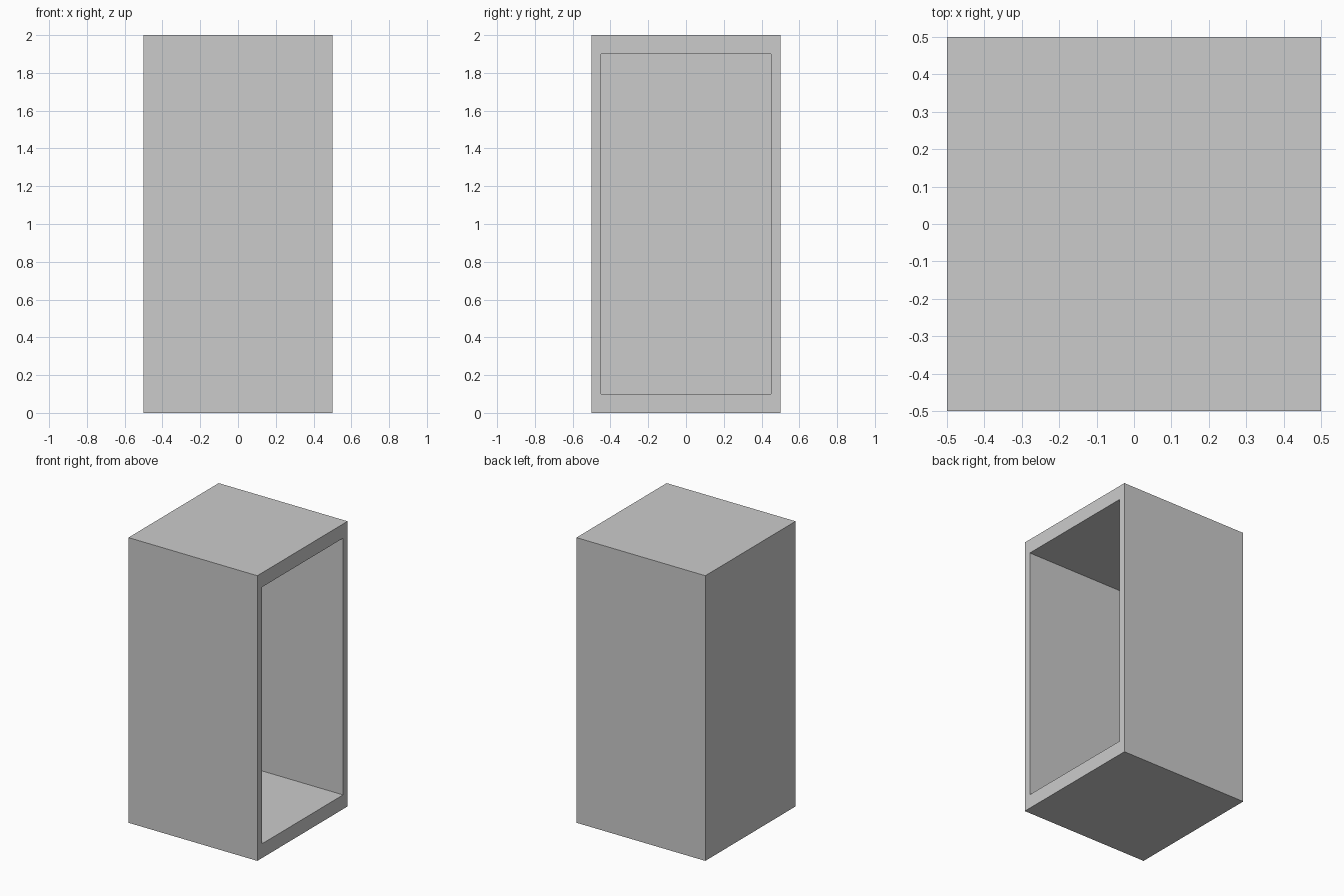
import bpy, bmesh
from mathutils import Matrix, Vector

if "Cube" in bpy.data.objects:
    bpy.data.objects.remove(bpy.data.objects["Cube"])

WIDTH, HEIGHT = 1.0, 2.0   # outer footprint and height
RIM, BACK = 0.05, 0.05     # rim inset before vertical stretch, back wall thickness

bm = bmesh.new()
bmesh.ops.create_cube(bm, size=WIDTH)

# Framed opening on the right side
bm.normal_update()
opening = next(f for f in bm.faces if f.normal.x > 0.9)
bmesh.ops.inset_region(bm, faces=[opening], thickness=RIM, use_even_offset=True)

# Push the opening in to form the hollow
inner = bmesh.ops.extrude_discrete_faces(bm, faces=[opening])["faces"][0]
bmesh.ops.translate(bm, verts=inner.verts, vec=Vector((BACK - WIDTH, 0, 0)))

# Stretch to full height and stand on the floor
bmesh.ops.transform(
    bm, verts=bm.verts,
    matrix=Matrix.Translation((0, 0, HEIGHT / 2)) @ Matrix.Diagonal((1, 1, HEIGHT / WIDTH, 1)))
bmesh.ops.recalc_face_normals(bm, faces=bm.faces)

mesh = bpy.data.meshes.new("open_cabinet")
bm.to_mesh(mesh)
bm.free()
bpy.context.collection.objects.link(bpy.data.objects.new("open_cabinet", mesh))
